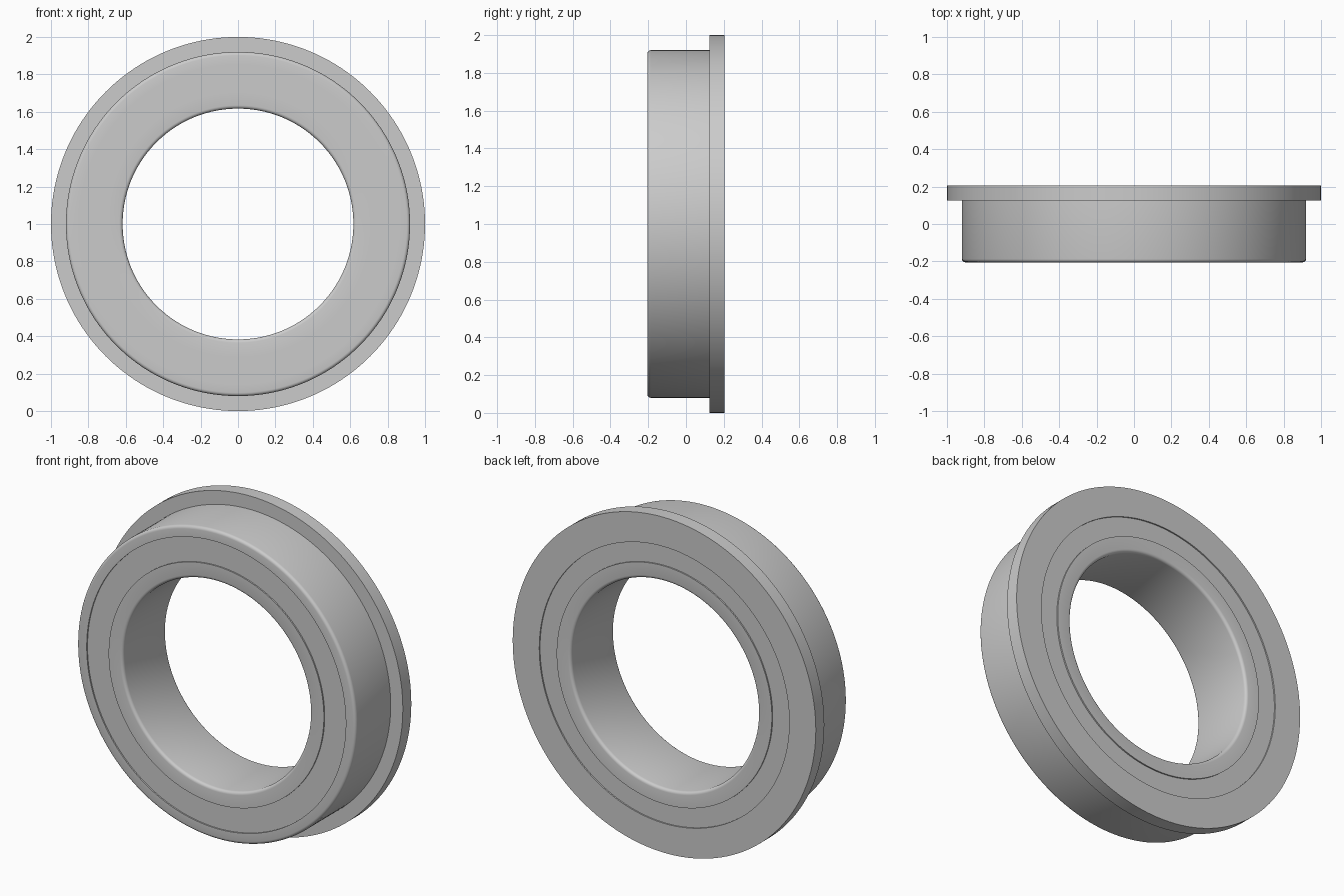
import bpy, bmesh, math
from mathutils import Matrix, Vector

if "Cube" in bpy.data.objects:
    bpy.data.objects.remove(bpy.data.objects["Cube"])

SEGMENTS = 160
HALF = 0.205           # half width along y
BORE, BODY, RIM = 0.617, 0.92, 1.0
FLANGE_Y = 0.125       # front plane of the flange
FILLET, STEP = 0.018, 0.008


def fillet(r, y, start):
    """Quarter-circle profile points around (r, y), starting at an angle in degrees."""
    return [(r + FILLET * math.cos(math.radians(start - a)),
             y + FILLET * math.sin(math.radians(start - a)))
            for a in (0, 22.5, 45, 67.5, 90)]


# Cross-section as (radius, y), going round the ring
profile = fillet(BORE + FILLET, -HALF + FILLET, 270)[::-1]       # front bore edge
profile += [(0.71, -HALF), (0.71, -HALF + STEP),                 # front seal recess
            (0.855, -HALF + STEP), (0.855, -HALF)]
profile += fillet(BODY - FILLET, -HALF + FILLET, 360)[::-1]      # front outer edge
profile += [(BODY, FLANGE_Y), (RIM, FLANGE_Y), (RIM, HALF),      # flange
            (0.825, HALF), (0.825, HALF - STEP),                 # back seal recess
            (0.71, HALF - STEP), (0.71, HALF)]
profile += fillet(BORE + FILLET, HALF - FILLET, 180)[::-1]       # back bore edge

# Spin the cross-section around the y axis
bm = bmesh.new()
rings = []
for s in range(SEGMENTS):
    turn = Matrix.Rotation(2 * math.pi * s / SEGMENTS, 3, 'Y')
    rings.append([bm.verts.new(turn @ Vector((r, y, 0)) + Vector((0, 0, 1)))
                  for r, y in profile])
n = len(profile)
for s in range(SEGMENTS):
    a, b = rings[s], rings[(s + 1) % SEGMENTS]
    for i in range(n):
        j = (i + 1) % n
        bm.faces.new((a[i], a[j], b[j], b[i]))
bmesh.ops.recalc_face_normals(bm, faces=bm.faces)

mesh = bpy.data.meshes.new("flanged_ring")
bm.to_mesh(mesh)
bm.free()
ring = bpy.data.objects.new("flanged_ring", mesh)
bpy.context.collection.objects.link(ring)

steel = bpy.data.materials.new("steel_grey")
steel.diffuse_color = (0.6, 0.6, 0.6, 1)
steel.use_nodes = True
steel.node_tree.nodes["Principled BSDF"].inputs["Base Color"].default_value = steel.diffuse_color
mesh.materials.append(steel)

bpy.context.view_layer.objects.active = ring
ring.select_set(True)
bpy.ops.object.shade_smooth_by_angle(angle=math.radians(30))
